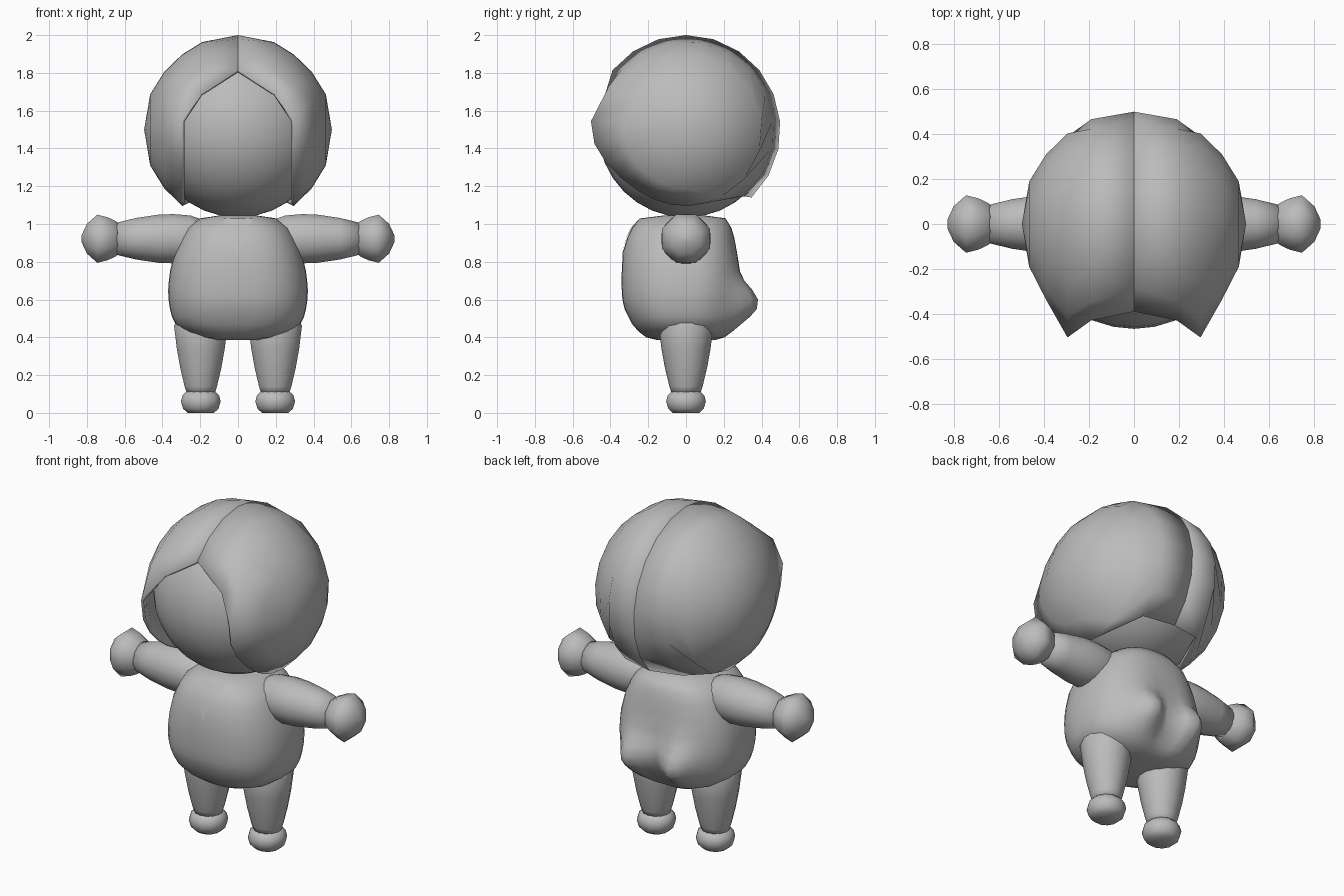
import bpy, bmesh, math
from mathutils import Vector

if "Cube" in bpy.data.objects:
    bpy.data.objects.remove(bpy.data.objects["Cube"])

grey = bpy.data.materials.new("plain grey")
grey.diffuse_color = (0.5, 0.5, 0.5, 1)
grey.use_nodes = True
grey.node_tree.nodes["Principled BSDF"].inputs["Base Color"].default_value = grey.diffuse_color


def make(name, rows, closed=True, caps=True, mirror=False):
    """Skin a list of equal-length rings."""
    bm = bmesh.new()
    vr = [[bm.verts.new(p) for p in row] for row in rows]
    n = len(rows[0])
    for a, b in zip(vr, vr[1:]):
        for i in range(n if closed else n - 1):
            j = (i + 1) % n
            bm.faces.new((a[i], a[j], b[j], b[i]))
    if caps:
        bm.faces.new(vr[0])
        bm.faces.new(vr[-1])
    return finish(name, bm, mirror)


def finish(name, bm, mirror=False):
    bmesh.ops.recalc_face_normals(bm, faces=bm.faces)
    for f in bm.faces:
        f.smooth = True
    me = bpy.data.meshes.new(name)
    bm.to_mesh(me)
    bm.free()
    me.materials.append(grey)
    ob = bpy.data.objects.new(name, me)
    bpy.context.collection.objects.link(ob)
    if mirror:
        m = ob.modifiers.new("mirror", 'MIRROR')
        m.use_mirror_merge = False
    return ob


def lathe(name, profile, axis, centre, seg):
    """Mirrored turned part; profile is (position along axis, radius)."""
    rows = []
    for t, r in profile:
        row = []
        for i in range(seg):
            a = 2 * math.pi * (i + 0.5) / seg
            c, s = r * math.cos(a), r * math.sin(a)
            row.append((t, c, centre + s) if axis == 'x' else (centre + c, s, t))
        rows.append(row)
    return make(name, rows, mirror=True)


# torso: lofted rings with two rounded bulges low on the back
TORSO = [(.385, .12, .15, .15), (.40, .20, .21, .20), (.43, .28, .25, .225),
         (.47, .33, .285, .24), (.51, .35, .305, .25), (.55, .36, .325, .26),
         (.60, .368, .337, .27), (.65, .37, .34, .28), (.70, .366, .342, .28),
         (.75, .36, .34, .28), (.85, .335, .335, .27), (.93, .30, .31, .255),
         (.98, .27, .285, .24), (1.03, .20, .24, .21), (1.045, .10, .12, .10)]


def spow(v, e=0.8):
    return math.copysign(abs(v) ** e, v)


rows = []
for z, rx, rf, rb in TORSO:
    row = []
    for i in range(40):
        a = 2 * math.pi * i / 40
        x, s = rx * spow(math.cos(a)), spow(math.sin(a))
        y = s * (rb if s > 0 else rf)
        if s > 0:
            y += 0.13 * min(1, s * 1.5) * math.exp(-((abs(x) - .15) / .1) ** 2 - ((z - .57) / .12) ** 2)
        row.append((x, y, z))
    rows.append(row)
make("torso", rows)

# V neck: thin plate following the chest
plate = []
for z, w, rx, rf in [(.84, .002, .338, .335), (.93, .038, .30, .31),
                     (.98, .058, .27, .285), (1.03, .078, .20, .24)]:
    y = lambda x: -rf * (1 - (abs(x) / rx) ** 2.5) ** .4 - .005
    plate.append([(x, y(x), z) for x in (-w, -w / 2, 0, w / 2, w)])
make("neck_panel", plate, closed=False, caps=False)

# limbs
lathe("arm", [(.18, .10), (.25, .125), (.34, .133), (.42, .13), (.54, .112), (.65, .085)], 'x', .922, 16)
lathe("hand", [(.635, .085), (.645, .10), (.69, .123), (.745, .138), (.80, .085), (.828, .02)], 'x', .922, 8)
lathe("leg", [(.10, .075), (.14, .088), (.24, .112), (.34, .13), (.46, .145), (.52, .12)], 'z', .197, 14)
lathe("foot", [(0, .072), (.022, .097), (.06, .109), (.093, .10), (.116, .075)], 'z', .197, 12)

# head ball under the hair
bm = bmesh.new()
bmesh.ops.create_uvsphere(bm, u_segments=32, v_segments=16, radius=0.465)
bmesh.ops.translate(bm, verts=bm.verts, vec=Vector((0, 0, 1.5)))
finish("head", bm)

# hair: half shell of arcs running front to back, mirrored with a centre seam
N, M = 12, 6


def hair_point(x, r, deg, bulge=0):
    d = (deg - 5 + 180) % 360 - 180
    r += bulge * math.exp(-(d / 35) ** 2)
    a = math.radians(deg)
    return (x, -r * math.cos(a), 1.5 + r * math.sin(a))


def span(a, b, n):
    return [a + (b - a) * i / (n - 1) for i in range(n)]


over = span(5, 268, N)
around = span(268, 365, M + 2)[1:-1]
bm = bmesh.new()
arcs = [[bm.verts.new(hair_point(x, r, d)) for d in span(a, b, N)]
        for x, r, a, b in [(0, .5, 39, 226), (.19, .468, 24, 229)]]
loops = [[bm.verts.new(hair_point(x, r, d, k)) for d in over + around]
         for x, r, k in [(.295, .405, .10), (.39, .312, .025), (.465, .19, 0)]]
pole = bm.verts.new((.497, 0, 1.5))
for a, b in zip(arcs + loops[:1], (arcs + loops[:1])[1:]):
    for i in range(N - 1):
        bm.faces.new((a[i], a[i + 1], b[i + 1], b[i]))
T = N + M
for a, b in zip(loops, loops[1:]):
    for i in range(T):
        j = (i + 1) % T
        bm.faces.new((a[i], a[j], b[j], b[i]))
for i in range(T):
    bm.faces.new((loops[-1][i], loops[-1][(i + 1) % T], pole))
hair = finish("hair", bm)
s = hair.modifiers.new("thickness", 'SOLIDIFY')
s.thickness = 0.015
s.offset = -1
m = hair.modifiers.new("mirror", 'MIRROR')
m.use_mirror_merge = False
